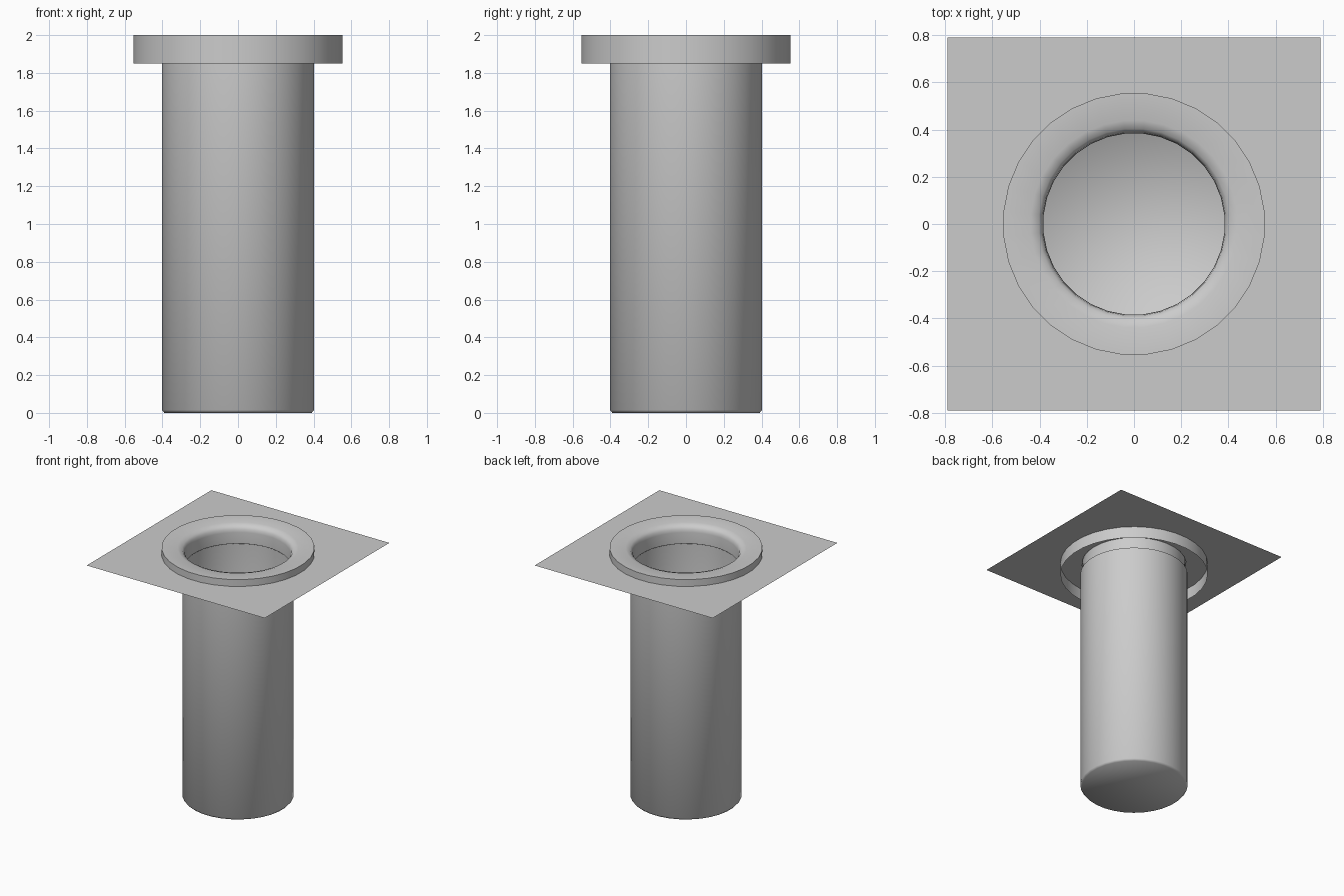
import bpy, bmesh, math

if "Cube" in bpy.data.objects:
    bpy.data.objects.remove(bpy.data.objects["Cube"])

SIDES = 32

grey = bpy.data.materials.new("light grey")
grey.diffuse_color = (0.6, 0.6, 0.6, 1)
grey.use_nodes = True
grey.node_tree.nodes["Principled BSDF"].inputs["Base Color"].default_value = grey.diffuse_color


def finish(bm, name, angle=None):
    """Turn a bmesh into a named object, optionally smooth shaded."""
    mesh = bpy.data.meshes.new(name)
    bm.to_mesh(mesh)
    bm.free()
    mesh.materials.append(grey)
    obj = bpy.data.objects.new(name, mesh)
    bpy.context.collection.objects.link(obj)
    if angle:
        bpy.ops.object.select_all(action='DESELECT')
        obj.select_set(True)
        bpy.context.view_layer.objects.active = obj
        bpy.ops.object.shade_smooth_by_angle(angle=math.radians(angle))
    return obj


def rings_to_faces(bm, rings):
    """Join neighbouring vertex rings with quads."""
    for low, high in zip(rings, rings[1:]):
        for i in range(SIDES):
            j = (i + 1) % SIDES
            bm.faces.new((low[i], low[j], high[j], high[i]))


def lathe(name, profile, angle, cap=False):
    """Spin (radius, height) points round z, with an optional bottom cap."""
    bm = bmesh.new()
    turns = [(i + 0.5) * math.tau / SIDES for i in range(SIDES)]
    rings = [[bm.verts.new((r * math.cos(a), r * math.sin(a), z)) for a in turns]
             for r, z in profile]
    rings_to_faces(bm, rings)
    if cap:
        bm.faces.new(rings[0][::-1])
    return finish(bm, name, angle)


# Closed tube with a small bevel at its foot
lathe("tube", [(0.392, 0), (0.405, 0.015), (0.405, 1.85), (0.385, 1.85)], 60, cap=True)

# Collar: outer wall, gently rounded top and inner throat, open underneath
lathe("collar", [(0.556, 1.85), (0.556, 2.0), (0.44, 1.997), (0.405, 1.985),
                 (0.39, 1.965), (0.386, 1.94), (0.386, 1.85)], 50)

# Thin square ground sheet with a round hole for the throat
bm = bmesh.new()
outer, inner = [], []
for k in range(SIDES):
    a = k * math.tau / SIDES
    c, s = math.cos(a), math.sin(a)
    reach = 0.79 / max(abs(c), abs(s))
    outer.append(bm.verts.new((reach * c, reach * s, 1.945)))
    inner.append(bm.verts.new((0.392 * c, 0.392 * s, 1.945)))
rings_to_faces(bm, [outer, inner])
finish(bm, "ground_sheet")
